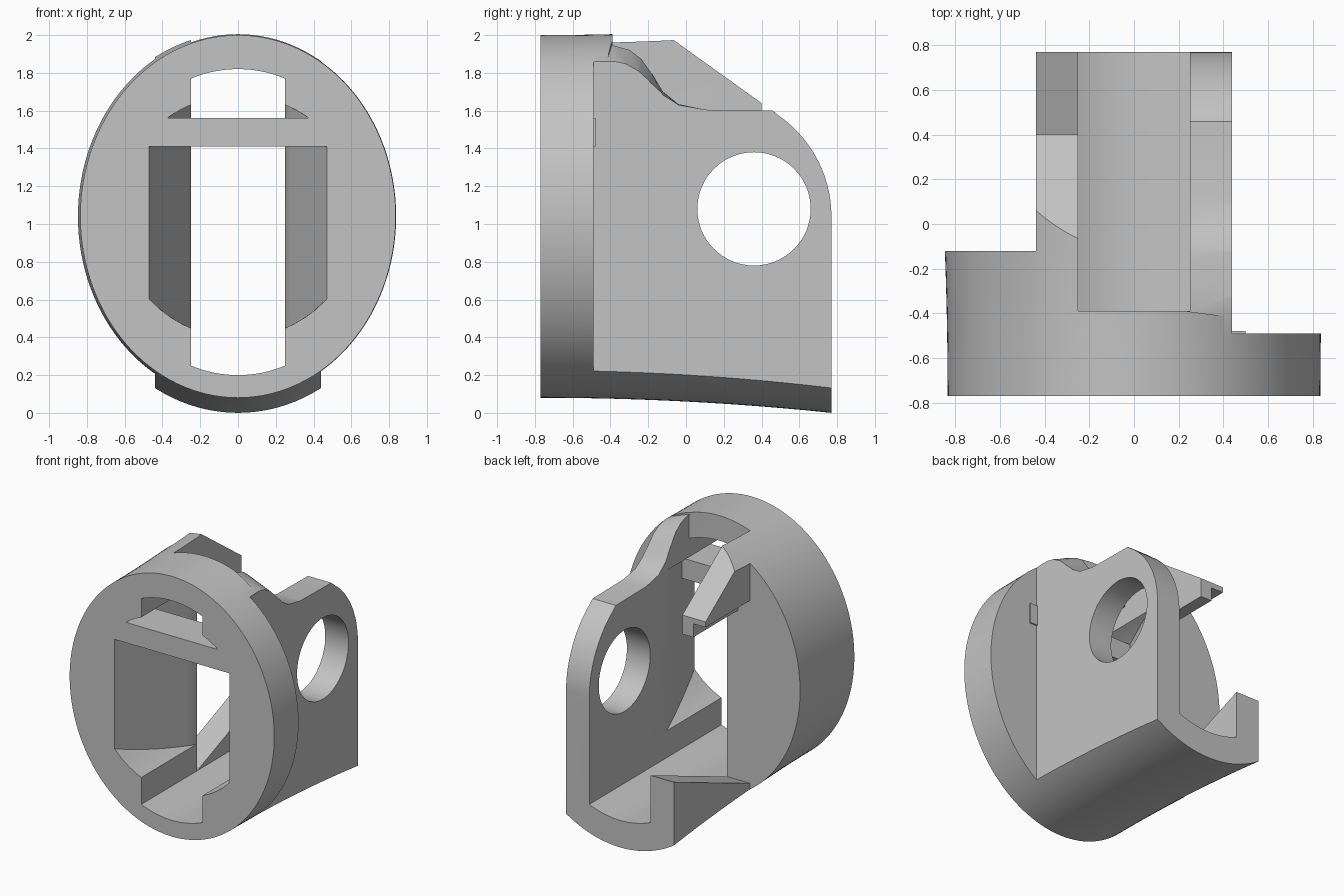
import bpy, bmesh, math

cube = bpy.data.objects.get("Cube")
if cube:
    bpy.data.objects.remove(cube, do_unlink=True)

grey = bpy.data.materials.new("plain_grey")
grey.use_nodes = True
COLOUR = (0.55, 0.55, 0.55, 1)
grey.diffuse_color = COLOUR
grey.node_tree.nodes["Principled BSDF"].inputs["Base Color"].default_value = COLOUR

FRONT, BACK, MID = -0.77, 0.77, 1.04    # front plane, back plane, axis height
SLOT, WALL = 0.25, 0.44                 # half widths of slot and rear walls


def loft(name, rings):
    """Closed solid through equal-length rings of points."""
    bm = bmesh.new()
    loops = [[bm.verts.new(p) for p in ring] for ring in rings]
    n = len(loops[0])
    for a, b in zip(loops, loops[1:]):
        for i in range(n):
            j = (i + 1) % n
            bm.faces.new((a[i], a[j], b[j], b[i]))
    bm.faces.new(loops[0])
    bm.faces.new(loops[-1])
    bmesh.ops.recalc_face_normals(bm, faces=bm.faces)
    mesh = bpy.data.meshes.new(name)
    bm.to_mesh(mesh)
    bm.free()
    mesh.materials.append(grey)
    ob = bpy.data.objects.new(name, mesh)
    bpy.context.collection.objects.link(ob)
    return ob


def side_prism(name, profile, x0, x1):
    return loft(name, [[(x, y, z) for y, z in profile] for x in (x0, x1)])


def box(name, x0, x1, y0, y1, z0, z1):
    return side_prism(name, [(y0, z0), (y1, z0), (y1, z1), (y0, z1)], x0, x1)


def capped_ring(y, half, rx, rz, centre, n=16):
    """Ellipse clipped to a vertical strip, as a ring at depth y."""
    xs = [half * (2 * i / n - 1) for i in range(n + 1)]
    rise = [rz * math.sqrt(1 - (x / rx) ** 2) for x in xs]
    low = [(x, y, centre - h) for x, h in zip(xs, rise)]
    high = [(x, y, centre + h) for x, h in zip(xs, rise)]
    return low + high[::-1]


def combine(target, tool, operation="DIFFERENCE"):
    tool.hide_render = True
    mod = target.modifiers.new("cut", "BOOLEAN")
    mod.operation, mod.solver, mod.object = operation, "EXACT", tool
    bpy.context.view_layer.objects.active = target
    bpy.ops.object.modifier_apply(modifier=mod.name)
    bpy.data.objects.remove(tool, do_unlink=True)


# Elliptical body, flaring gently towards the back
rings = []
for k in range(13):
    t = k / 12
    s = 1 + 0.083 * t * t
    y = FRONT + (BACK - FRONT) * t
    rings.append([(0.835 * s * math.cos(a), y, MID + 0.96 * s * math.sin(a))
                  for a in (math.tau * i / 128 for i in range(128))])
body = loft("housing", rings)

# Flat sides behind the front flange
combine(body, box("left_trim", WALL, 2, -0.49, 1, -1, 3))
combine(body, box("right_trim", -2, -WALL, -0.12, 1, -1, 3))

# Tapering round window and the narrow through slot
window = []
for k in range(9):
    t = k / 8
    window.append(capped_ring(FRONT + 0.65 * t, 0.47 - 0.225 * t, 0.642, 0.642, MID))
window.insert(0, [(x, y - 0.1, z) for x, y, z in window[0]])
combine(body, loft("window_cut", window))
combine(body, loft("slot_cut", [capped_ring(y, SLOT, 0.72, 0.81, 1.01) for y in (-1, 1)]))
combine(body, box("open_top_cut", -SLOT, SLOT, -0.39, 1, 0.8, 3))


# Right side: leave an upper tab and a low sloping rail
def side_gap(tab_bottom):
    return [(-0.12, 0.25), (0.85, 0.63), (0.85, 2.3), (-0.52, 2.3),
            (0.4, 1.64), (0.4, tab_bottom), (-0.12, tab_bottom)]


combine(body, side_prism("tab_outer_cut", side_gap(1.6), -1, -0.34))
combine(body, side_prism("tab_inner_cut", side_gap(1.5), -0.345, -0.2))

# Left wall: swept shoulder, rounded back corner and round hole
inner = [(-0.39, 1.955), (-0.3, 1.93), (-0.24, 1.885), (-0.18, 1.80), (-0.12, 1.70), (-0.04, 1.635)]
outer = [(-0.42, 1.86), (-0.32, 1.84), (-0.25, 1.80), (-0.19, 1.745), (-0.12, 1.68), (-0.04, 1.63)]
tail = [(0.1, 1.605), (0.46, 1.6)]
for i in range(1, 17):
    a = math.radians(58.5 * (1 - i / 16))
    tail.append((0.12 + 0.65 * math.cos(a), MID + 0.65 * math.sin(a)))
tail += [(1, MID), (1, 2.4)]
shoulder = [[(x, y, z) for y, z in [(edge[0][0], 2.4)] + edge + tail]
            for x, edge in ((SLOT - 0.02, inner), (WALL + 0.02, outer))]
combine(body, loft("shoulder_cut", shoulder))
hole = [(0.36 + 0.3 * math.cos(a), 1.08 + 0.3 * math.sin(a))
        for a in (math.tau * i / 64 for i in range(64))]
combine(body, side_prism("hole_cut", hole, 0.2, 0.6))

# Crossbar over the window
combine(body, box("crossbar", -0.5, 0.5, FRONT, -0.48, 1.41, 1.56), "UNION")

bpy.ops.object.select_all(action="DESELECT")
body.select_set(True)
bpy.context.view_layer.objects.active = body
bpy.ops.object.shade_smooth_by_angle(angle=math.radians(25))
